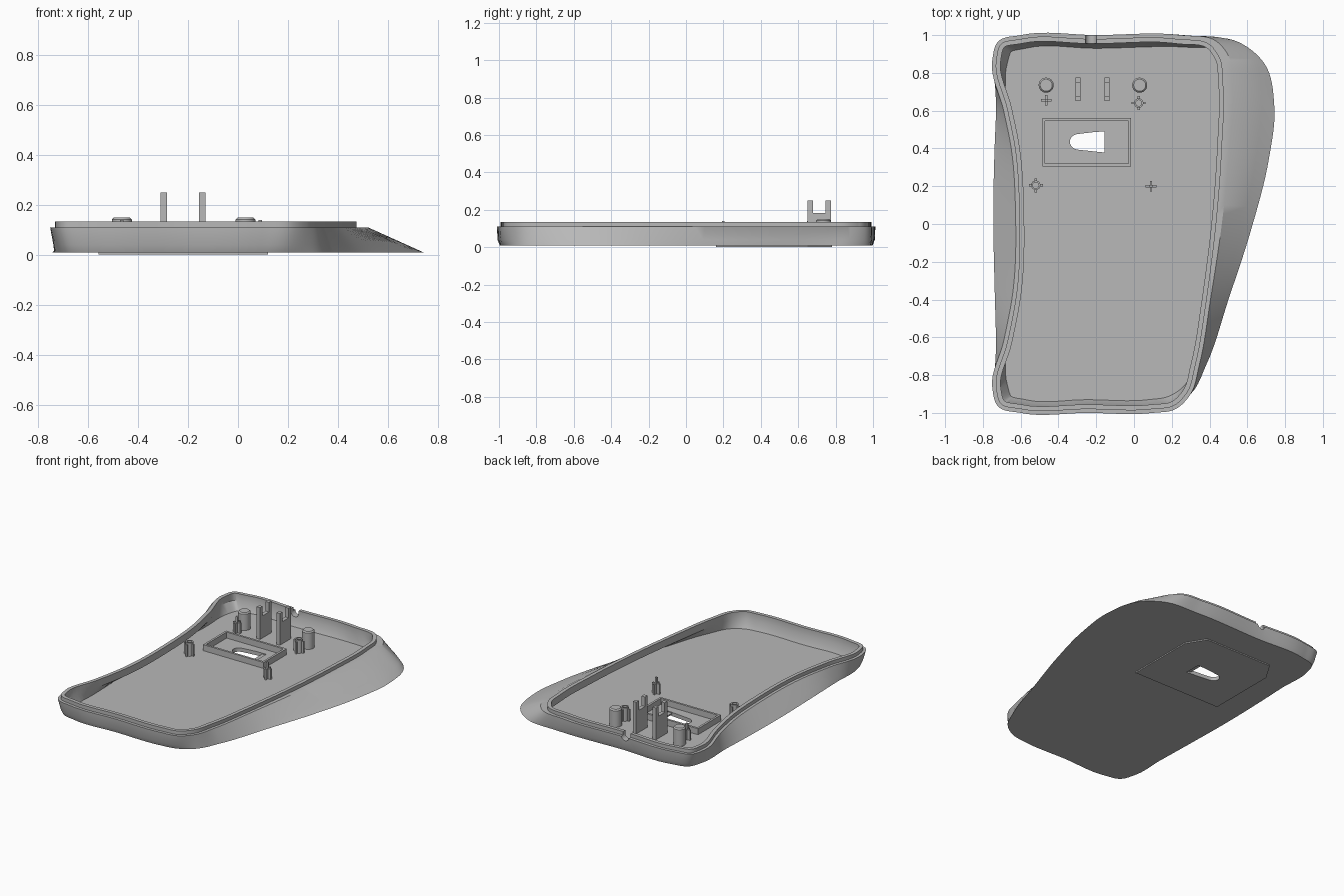
import bpy, bmesh, math
from mathutils import Vector

if "Cube" in bpy.data.objects:
    bpy.data.objects.remove(bpy.data.objects["Cube"])

GREY = (0.48, 0.48, 0.48, 1)
plastic = bpy.data.materials.new("grey plastic")
plastic.use_nodes = True
plastic.diffuse_color = GREY
plastic.node_tree.nodes["Principled BSDF"].inputs["Base Color"].default_value = GREY

FLOOR = 0.028
STEPS = 8


def finish(name, bm):
    bmesh.ops.recalc_face_normals(bm, faces=bm.faces)
    mesh = bpy.data.meshes.new(name)
    bm.to_mesh(mesh)
    bm.free()
    obj = bpy.data.objects.new(name, mesh)
    bpy.context.collection.objects.link(obj)
    mesh.materials.append(plastic)
    return obj


def activate(obj):
    bpy.ops.object.select_all(action='DESELECT')
    obj.select_set(True)
    bpy.context.view_layer.objects.active = obj


def smooth(obj):
    activate(obj)
    bpy.ops.object.shade_smooth_by_angle(angle=math.radians(30))


def cut(obj, cutter):
    cutter.hide_render = True
    mod = obj.modifiers.new("cut", 'BOOLEAN')
    mod.operation = 'DIFFERENCE'
    mod.solver = 'EXACT'
    mod.object = cutter
    activate(obj)
    bpy.ops.object.modifier_apply(modifier=mod.name)


def loft(name, rings, closed=False):
    """Skin a stack of equal-length closed rings; cap the ends or close the loop."""
    bm = bmesh.new()
    rows = [[bm.verts.new(p) for p in ring] for ring in rings]
    pairs = list(zip(rows, rows[1:]))
    if closed:
        pairs.append((rows[-1], rows[0]))
    else:
        bm.faces.new(rows[0])
        bm.faces.new(rows[-1])
    for a, b in pairs:
        for i in range(len(a)):
            j = (i + 1) % len(a)
            bm.faces.new((a[i], a[j], b[j], b[i]))
    return finish(name, bm)


def at(points, z):
    return [(p[0], p[1], z) for p in points]


def prism(name, points, z0, z1):
    return loft(name, [at(points, z0), at(points, z1)])


def rect(x0, x1, y0, y1):
    return [(x0, y0), (x1, y0), (x1, y1), (x0, y1)]


def circle(x, y, r, n=24):
    return [(x + r * math.cos(math.tau * i / n), y + r * math.sin(math.tau * i / n))
            for i in range(n)]


def spline(points):
    """Closed curve through the points, without overshoot at corners."""
    pts = [Vector(p) for p in points]
    n = len(pts)
    tangents = []
    for i in range(n):
        a, b = pts[i] - pts[i - 1], pts[(i + 1) % n] - pts[i]
        tangents.append((a / a.length_squared + b / b.length_squared).normalized())
    out = []
    for i in range(n):
        p, q = pts[i], pts[(i + 1) % n]
        d = (q - p).length
        for s in range(STEPS):
            t = s / STEPS
            h = t * t * (3 - 2 * t)
            out.append(p.lerp(q, h) + tangents[i] * d * t * (1 - t) ** 2
                       - tangents[(i + 1) % n] * d * t * t * (1 - t))
    return out


def inset(points, dist, shelf=0.0):
    """Move a clockwise curve inwards; shelf widens the gap on the wide side."""
    out = []
    for i, p in enumerate(points):
        t = (points[(i + 1) % len(points)] - points[i - 1]).normalized()
        inward = Vector((t.y, -t.x))
        widen = max(-inward.x, 0) * min(max((p.y + 0.4) / 1.2, 0), 1)
        out.append(p + inward * (dist + shelf * widen))
    return out


# Shell outline: rim x, y and the matching foot x, y, clockwise from the front
outline = [
    (-.25, -1, -.25, -.985), (-.6, -1, -.58, -.985), (-.72, -.965, -.69, -.95),
    (-.75, -.87, -.725, -.86), (-.69, -.62, -.73, -.62), (-.64, -.35, -.738, -.33),
    (-.627, .05, -.745, .05), (-.65, .4, -.738, .4), (-.69, .6, -.73, .6),
    (-.75, .87, -.725, .86), (-.72, .965, -.69, .95), (-.6, 1, -.58, .985),
    (-.2, 1, -.2, .985), (.25, 1, .3, .99), (.44, .965, .56, .96),
    (.505, .88, .69, .85), (.52, .75, .743, .62), (.505, .4, .715, .35),
    (.465, 0, .62, -.03), (.405, -.4, .5, -.4), (.345, -.75, .385, -.74),
    (.3, -.9, .3, -.9), (.22, -.98, .2, -.965), (.1, -1, .08, -.985),
]
rim = spline([o[:2] for o in outline])
foot = spline([o[2:] for o in outline])
belly = [Vector((f.x + (r.x - f.x) * .3, f.y + (r.y - f.y) * .8))
         for f, r in zip(foot, rim)]
lip_out = inset(rim, .02, .03)
lip_in = inset(rim, .045, .03)
floor_edge = inset(foot, .055)

shell = loft("base_shell", [
    at(foot, .01), at(belly, .04), at(rim, .11), at(lip_out, .11), at(lip_out, .135),
    at(lip_in, .135), at(lip_in, .085), at(floor_edge, FLOOR)])

# Underside label plate with clipped back corners
plate = prism("underside_plate", [(-.56, .16), (.12, .16), (.12, .65), (.04, .78),
                                  (-.48, .78), (-.56, .65)], .002, .0105)

# Tapered opening through floor and plate
tip = [(-.29 + .05 * math.cos(a), .435 + .042 * math.sin(a))
       for a in [math.radians(100 + 16 * i) for i in range(11)]]
opening = prism("opening_cutter", [(-.125, .375), (-.125, .49), (-.2, .488)] + tip, -.1, .07)
cut(shell, opening)
cut(plate, opening)

# Cable notch in the back wall
notch_profile = [(-.228 + .03 * math.cos(a), .115 + .03 * math.sin(a))
                 for a in [math.pi + math.pi * i / 12 for i in range(13)]]
notch_profile += [(-.198, .2), (-.258, .2)]
notch = loft("notch_cutter", [[(x, y, z) for x, z in notch_profile] for y in (.9, 1.1)])
cut(shell, notch)
for helper in (opening, notch):
    bpy.data.objects.remove(helper)
smooth(shell)

# Tab at the wide end of the opening
prism("opening_tab", rect(-.155, -.123, .37, .495), .012, .022)

# Raised frame around the opening
outer, inner = rect(-.485, -.015, .305, .56), rect(-.47, -.03, .32, .545)
loft("opening_frame", [at(outer, FLOOR - .003), at(outer, .07), at(inner, .07),
                       at(inner, FLOOR - .003)], closed=True)

# Round posts with chamfered tops
for side, x in (("right", -.465), ("left", .03)):
    post = loft(side + "_round_post", [
        at(circle(x, .735, .04), FLOOR - .003), at(circle(x, .735, .04), .142),
        at(circle(x, .735, .032), .15)])
    smooth(post)

# Forked upright brackets
fork = [(.65, FLOOR - .003), (.775, FLOOR - .003), (.775, .25), (.747, .25),
        (.747, .183), (.678, .183), (.678, .25), (.65, .25)]
for side, x in (("right", -.31), ("left", -.157)):
    loft(side + "_forked_bracket", [[(px, y, z) for y, z in fork] for px in (x, x + .026)])


def cross(x, y, r, w):
    return [(x + a, y + b) for a, b in (
        (-w, -r), (w, -r), (w, -w), (r, -w), (r, w), (w, w),
        (w, r), (-w, r), (-w, w), (-r, w), (-r, -w), (-w, -w))]


# Cross-shaped locating pins with a slim core
for side, x, y in (("back", -.465, .655), ("front", .09, .2)):
    prism(side + "_cross_pin", cross(x, y, .028, .006), FLOOR - .003, .1)
    prism(side + "_pin_core", rect(x - .007, x + .007, y - .007, y + .007), .09, .14)

# Ribbed hollow screw bosses
for side, x, y in (("back", .025, .64), ("front", -.52, .205)):
    wall, bore = circle(x, y, .025, 16), circle(x, y, .016, 16)
    boss = loft(side + "_screw_boss", [at(wall, FLOOR - .003), at(wall, .12), at(bore, .12),
                                       at(bore, FLOOR - .003)], closed=True)
    smooth(boss)
    for i, (dx, dy) in enumerate(((1, 0), (0, 1), (-1, 0), (0, -1))):
        cx, cy = x + dx * .029, y + dy * .029
        hx, hy = .006 + abs(dx) * .002, .006 + abs(dy) * .002
        prism(f"{side}_boss_rib_{i + 1}", rect(cx - hx, cx + hx, cy - hy, cy + hy),
              FLOOR - .003, .11)
